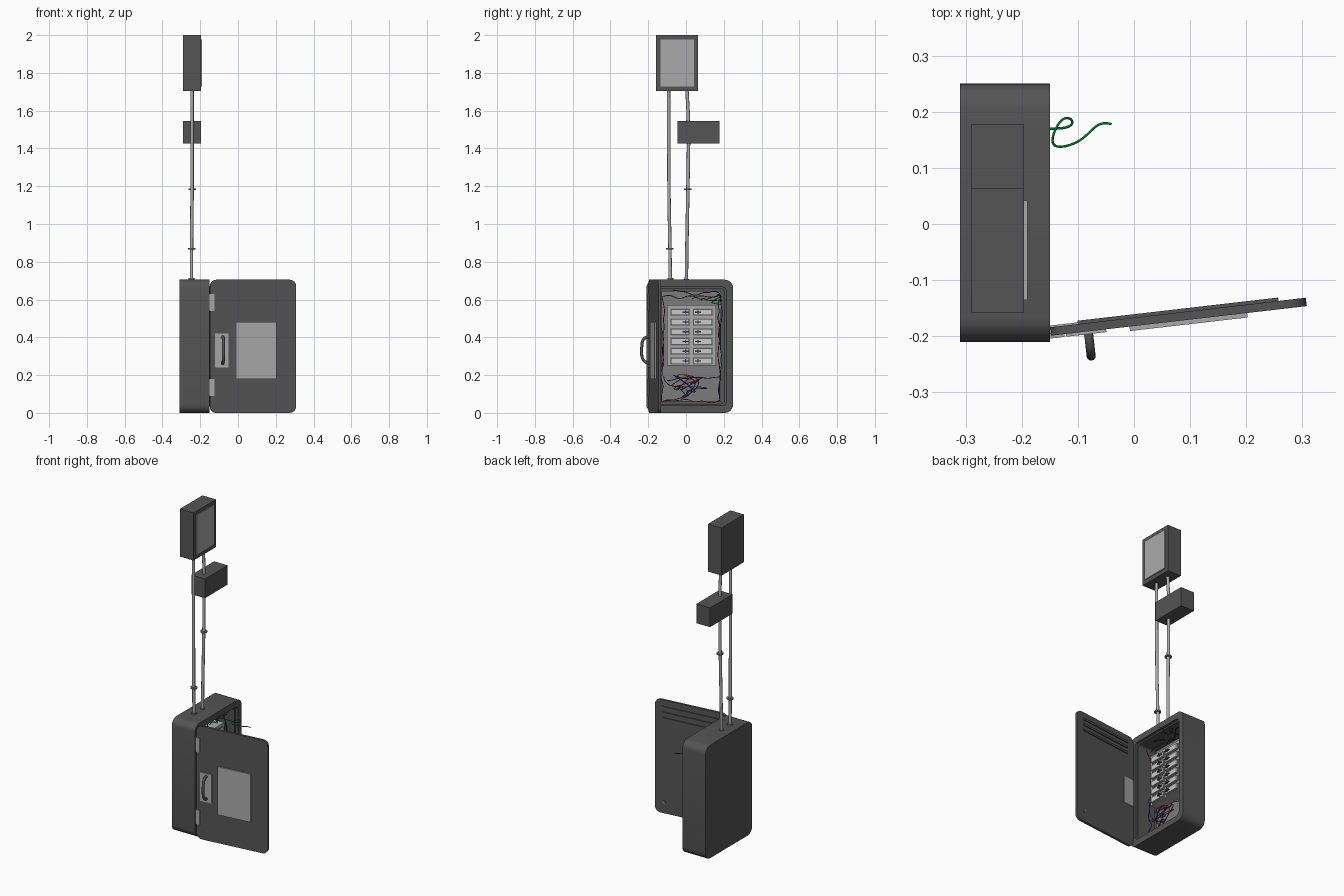
import bpy, bmesh, random
from math import pi, sin, cos
from mathutils import Matrix, Vector

if "Cube" in bpy.data.objects:
    bpy.data.objects.remove(bpy.data.objects["Cube"])

random.seed(7)

def material(name, r, g, b):
    m = bpy.data.materials.new(name)
    m.diffuse_color = (r, g, b, 1)
    m.use_nodes = True
    m.node_tree.nodes["Principled BSDF"].inputs["Base Color"].default_value = m.diffuse_color
    return m

DARK = material("dark_grey", 0.09, 0.09, 0.09)
MID = material("mid_grey", 0.2, 0.2, 0.2)
LIGHT = material("light_grey", 0.4, 0.4, 0.4)
PALE = material("pale_grey", 0.6, 0.6, 0.6)
RED = material("red_wire", 0.4, 0.02, 0.02)
BLUE = material("blue_wire", 0.03, 0.03, 0.4)
GREEN = material("green_wire", 0.0, 0.2, 0.02)

def finish(bm, name, mat):
    bmesh.ops.recalc_face_normals(bm, faces=bm.faces[:])
    me = bpy.data.meshes.new(name)
    bm.to_mesh(me)
    bm.free()
    ob = bpy.data.objects.new(name, me)
    bpy.context.collection.objects.link(ob)
    me.materials.append(mat)
    bpy.ops.object.select_all(action='DESELECT')
    ob.select_set(True)
    bpy.context.view_layer.objects.active = ob
    bpy.ops.object.shade_smooth_by_angle(angle=pi / 6)
    return ob

def add_box(bm, lo, hi, M=Matrix()):
    lo, hi = Vector(lo), Vector(hi)
    T = M @ Matrix.Translation((lo + hi) / 2) @ Matrix.Diagonal((*(hi - lo), 1))
    bmesh.ops.create_cube(bm, size=1, matrix=T)

def boxes(name, items, mat, M=Matrix()):
    bm = bmesh.new()
    for lo, hi in items:
        add_box(bm, lo, hi, M)
    return finish(bm, name, mat)

def round_rect(a0, a1, b0, b1, r, n=6):
    pts = []
    for k, (ca, cb) in enumerate([(a1 - r, b1 - r), (a0 + r, b1 - r), (a0 + r, b0 + r), (a1 - r, b0 + r)]):
        for i in range(n + 1):
            t = (k + i / n) * pi / 2
            pts.append((ca + r * cos(t), cb + r * sin(t)))
    return pts

def shell(name, rings, mat, M):
    """Skin of rounded rectangles (a0,a1,b0,b1,r,depth), capped at both ends."""
    bm = bmesh.new()
    loops = [[bm.verts.new(M @ Vector((a, b, ring[5]))) for a, b in round_rect(*ring[:5])] for ring in rings]
    for p, q in zip(loops, loops[1:]):
        for i in range(len(p)):
            j = (i + 1) % len(p)
            bm.faces.new((p[i], p[j], q[j], q[i]))
    bm.faces.new(loops[0])
    bm.faces.new(loops[-1])
    return finish(bm, name, mat)

def tubes(name, paths, radius, mat, kind='NURBS', sides=2):
    cu = bpy.data.curves.new(name, 'CURVE')
    cu.dimensions = '3D'
    cu.bevel_depth, cu.bevel_resolution = radius, sides
    cu.resolution_u = 5
    cu.use_fill_caps = True
    for path in paths:
        s = cu.splines.new(kind)
        s.points.add(len(path) - 1)
        for p, co in zip(s.points, path):
            p.co = (*co, 1)
        if kind == 'NURBS':
            s.order_u = min(4, len(path))
            s.use_endpoint_u = True
    cu.materials.append(mat)
    ob = bpy.data.objects.new(name, cu)
    bpy.context.collection.objects.link(ob)
    bpy.ops.object.select_all(action='DESELECT')
    ob.select_set(True)
    bpy.context.view_layer.objects.active = ob
    bpy.ops.object.convert(target='MESH')
    return ob

def discs(name, items, mat, M=Matrix()):
    bm = bmesh.new()
    for co, r, h in items:
        bmesh.ops.create_cone(bm, cap_ends=True, segments=20, radius1=r, radius2=r, depth=h,
                              matrix=M @ Matrix.Translation(co))
    return finish(bm, name, mat)

# Cabinet: open on +x, with a stepped opening
CAB = Matrix(((0, 0, 1, 0), (1, 0, 0, 0), (0, 1, 0, 0), (0, 0, 0, 1)))
shell("cabinet", [
    (-0.21, 0.25, 0, 0.705, 0.045, -0.31),
    (-0.21, 0.25, 0, 0.705, 0.045, -0.15),
    (-0.172, 0.213, 0.038, 0.667, 0.025, -0.15),
    (-0.172, 0.213, 0.038, 0.667, 0.025, -0.165),
    (-0.16, 0.203, 0.048, 0.657, 0.02, -0.165),
    (-0.16, 0.203, 0.048, 0.657, 0.02, -0.285)], DARK, CAB)
boxes("back_plate", [((-0.285, -0.13, 0.06), (-0.275, 0.185, 0.645))], MID)

# Breaker panel: two columns of six switches
boxes("breaker_panel", [((-0.275, -0.1, 0.25), (-0.205, 0.158, 0.57))], LIGHT)
frames, bodies, levers = [], [], []
for col, (y0, y1) in enumerate([(-0.085, 0.022), (0.036, 0.143)]):
    for row in range(6):
        z = 0.275 + row * 0.0515
        frames.append(((-0.205, y0, z - 0.02), (-0.202, y1, z + 0.02)))
        bodies.append(((-0.202, y0 + 0.005, z - 0.015), (-0.192, y1 - 0.005, z + 0.015)))
        ly = y1 - 0.04 if col == 0 else y0 + 0.012
        levers.append(((-0.192, ly, z - 0.003), (-0.184, ly + 0.032, z + 0.003)))
        levers.append(((-0.192, ly + 0.012, z - 0.009), (-0.18, ly + 0.018, z + 0.009)))
boxes("breaker_frames", frames, MID)
boxes("breaker_bodies", bodies, PALE)
boxes("breaker_levers", levers, DARK)

# Wires: loose tangles below and above the panel, runs along both sides
def tangle(n, y0, y1, z0, z1):
    return [(random.uniform(-0.25, -0.175), random.uniform(y0, y1), random.uniform(z0, z1)) for _ in range(n)]

def run(y, z0, z1, n=11):
    return [(random.uniform(-0.245, -0.195), y + random.uniform(-0.011, 0.011), z0 + (z1 - z0) * i / (n - 1))
            for i in range(n)]

def across(z, y0, y1, n=10):
    return [(random.uniform(-0.24, -0.19), y0 + (y1 - y0) * i / (n - 1), z + random.uniform(-0.016, 0.016))
            for i in range(n)]

tubes("red_wires", [run(-0.118, 0.2, 0.62), run(0.178, 0.1, 0.5), across(0.615, -0.12, 0.17),
                    across(0.06, -0.13, 0.18), tangle(14, -0.13, 0.19, 0.05, 0.23)], 0.0022, RED)
tubes("blue_wires", [run(0.186, 0.06, 0.63), run(-0.125, 0.06, 0.45), across(0.635, -0.07, 0.18),
                     across(0.18, -0.1, 0.18), tangle(16, -0.12, 0.19, 0.05, 0.23)], 0.0022, BLUE)
loose = [(-0.24, 0.17, 0.585), (-0.16, 0.17, 0.585), (-0.115, 0.168, 0.585), (-0.105, 0.185, 0.59),
         (-0.128, 0.195, 0.6), (-0.15, 0.15, 0.595), (-0.14, 0.133, 0.585), (-0.095, 0.145, 0.58),
         (-0.07, 0.175, 0.575), (-0.055, 0.182, 0.575), (-0.04, 0.178, 0.575)]
tubes("green_wires", [loose, run(0.172, 0.4, 0.6), across(0.6, 0.03, 0.18),
                      tangle(8, 0.08, 0.19, 0.575, 0.64)], 0.0022, GREEN)

# Door, swung open about the front hinge edge
DOOR = Matrix.Translation((-0.148, -0.199, 0)) @ Matrix.Rotation(0.115, 4, 'Z')
SLAB = DOOR @ Matrix(((1, 0, 0, 0), (0, 0, 1, 0), (0, 1, 0, 0), (0, 0, 0, 1)))
shell("door", [(0, 0.459, 0, 0.705, 0.035, 0), (0, 0.459, 0, 0.705, 0.035, 0.015)], DARK, SLAB)
boxes("door_panel", [((0.141, -0.008, 0.18), (0.352, 0, 0.48))], LIGHT, DOOR)
boxes("handle_plate", [((0.027, -0.005, 0.24), (0.099, 0, 0.42))], LIGHT, DOOR)
boxes("latch_plate", [((0, 0.015, 0.26), (0.075, 0.018, 0.43))], LIGHT, DOOR)
boxes("door_louvres", [((0.05, 0.015, z), (0.41, 0.021, z + 0.012)) for z in (0.585, 0.62, 0.655)], DARK, DOOR)
discs("door_lock", [((0.4, 0.07, -0.017), 0.009, 0.004)], MID, SLAB @ Matrix.Diagonal((1, 1, -1, 1)))
bow = [(0.067, 0, 0.262), (0.067, -0.03, 0.265), (0.067, -0.047, 0.3), (0.067, -0.043, 0.345),
       (0.067, -0.042, 0.385), (0.067, -0.025, 0.402), (0.067, 0, 0.402)]
tubes("door_handle", [[DOOR @ Vector(p) for p in bow]], 0.008, DARK, sides=4)
boxes("hinges", [((-0.003, -0.005, z), (0.024, 0, z + 0.09)) for z in (0.09, 0.54)], LIGHT, DOOR)
discs("hinge_pins", [((-0.001, 0, z + 0.045), 0.005, 0.09) for z in (0.09, 0.54)], LIGHT, DOOR)

# Conduits rising from the cabinet, with collars
X = -0.246
tubes("conduits", [
    [(X, -0.083, 0.69), (X, -0.085, 0.87), (X + 0.003, -0.09, 1.15), (X + 0.003, -0.092, 1.71)],
    [(X, 0.002, 0.69), (X, 0.004, 0.85), (X + 0.003, 0.01, 1.185), (X + 0.003, 0.014, 1.45),
     (X + 0.003, 0.012, 1.58), (X + 0.003, 0.005, 1.71)]], 0.009, LIGHT, 'POLY', 4)
discs("conduit_collars", [((X + 0.001, -0.085, 0.87), 0.02, 0.008), ((X + 0.003, 0.01, 1.185), 0.02, 0.008)], MID)
discs("conduit_sockets", [((X, -0.083, 0.707), 0.016, 0.012), ((X, 0.002, 0.705), 0.014, 0.008)], MID)

# Meter box with raised face, and the smaller junction box
boxes("meter_box", [((-0.29, -0.158, 1.703), (-0.196, 0.063, 2.0))], DARK)
boxes("meter_face", [((-0.197, -0.135, 1.728), (-0.19, 0.042, 1.977))], LIGHT)
boxes("junction_box", [((-0.29, -0.045, 1.425), (-0.196, 0.178, 1.545))], DARK)
